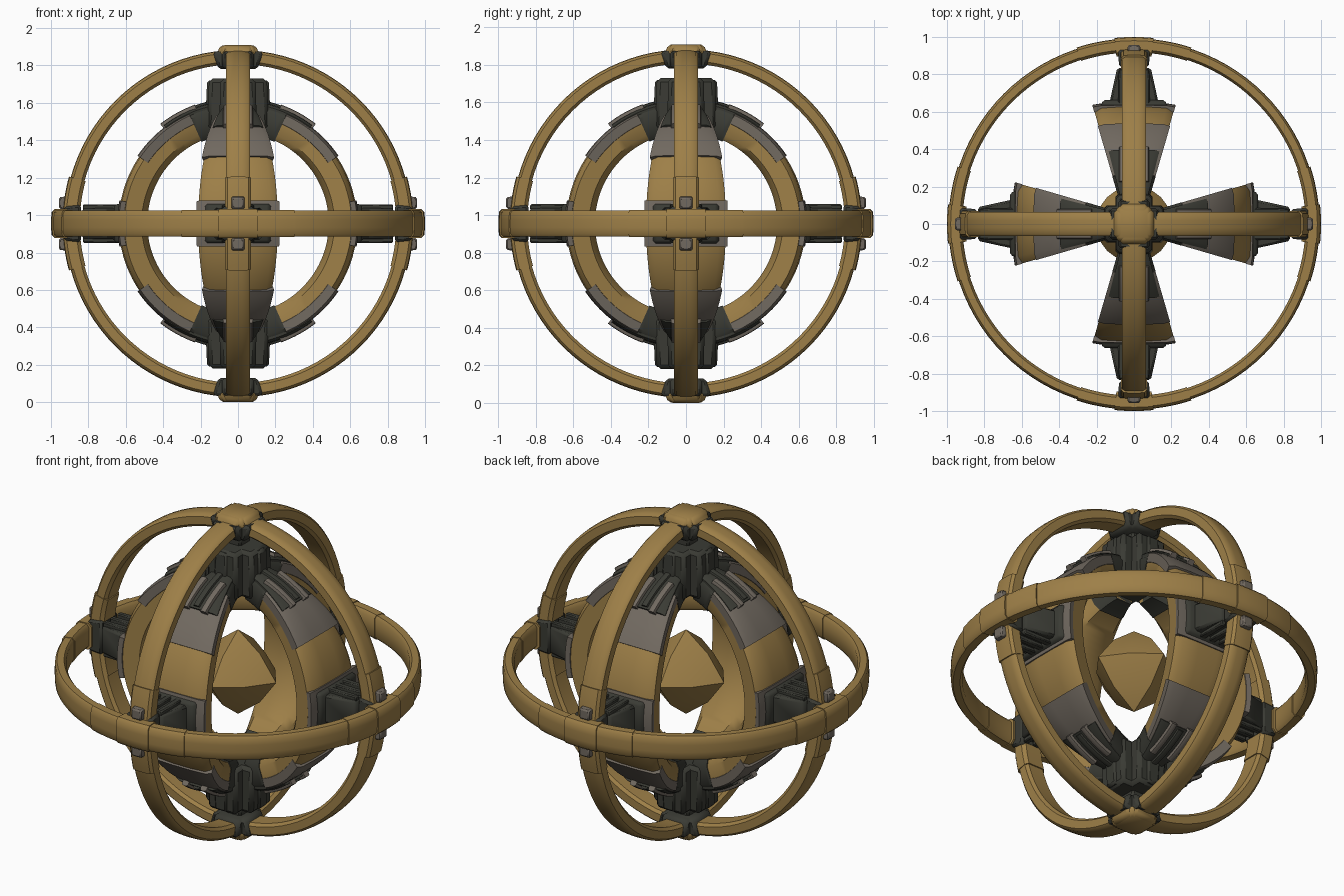
import bpy, bmesh
from math import radians, cos, sin, pi
from mathutils import Matrix, Vector

if "Cube" in bpy.data.objects:
    bpy.data.objects.remove(bpy.data.objects["Cube"])

CENTRE = Matrix.Translation((0, 0, 0.955))


def material(name, rgb):
    m = bpy.data.materials.new(name)
    m.use_nodes = True
    m.diffuse_color = (*rgb, 1)
    m.node_tree.nodes["Principled BSDF"].inputs["Base Color"].default_value = (*rgb, 1)
    return m


GOLD = material("old_gold", (0.34, 0.213, 0.064))
GREY = material("warm_grey", (0.165, 0.142, 0.117))
DARK = material("dark_olive_grey", (0.042, 0.043, 0.034))


def turn(k):
    return Matrix.Rotation(k * pi / 2, 4, "Z")


def finish(name, bm, mat, matrix):
    bmesh.ops.transform(bm, matrix=CENTRE @ matrix, verts=bm.verts)
    bmesh.ops.recalc_face_normals(bm, faces=bm.faces)
    mesh = bpy.data.meshes.new(name)
    bm.to_mesh(mesh)
    bm.free()
    mesh.materials.append(mat)
    ob = bpy.data.objects.new(name, mesh)
    bpy.context.collection.objects.link(ob)
    bpy.ops.object.select_all(action="DESELECT")
    ob.select_set(True)
    bpy.context.view_layer.objects.active = ob
    bpy.ops.object.shade_smooth_by_angle(angle=radians(40))


# Softened rectangle: (radial 0..1, sideways -1..1)
HALF = [(0, 0.75), (0.2, 1), (0.8, 1), (0.96, 0.8), (1, 0.3)]
SECTION = HALF + [(u, -v) for u, v in reversed(HALF)]


def arc(name, mat, a0, a1, r0, r1, width, matrix, steps=16, shift=0):
    """Sweep the section in the XZ plane; width is a function of horizontal distance."""
    bm = bmesh.new()
    closed = abs(a1 - a0) >= 360
    rows = []
    for i in range(steps if closed else steps + 1):
        t = radians(a0 + (a1 - a0) * i / steps)
        row = []
        for u, v in SECTION:
            r = r0 + (r1 - r0) * u
            y = v * width(r * cos(t)) + shift
            row.append(bm.verts.new((r * cos(t), y, r * sin(t))))
        rows.append(row)
    n = len(SECTION)
    pairs = list(zip(rows, rows[1:])) + ([(rows[-1], rows[0])] if closed else [])
    for a, b in pairs:
        for j in range(n):
            bm.faces.new((a[j], a[(j + 1) % n], b[(j + 1) % n], b[j]))
    if not closed:
        bm.faces.new(rows[0])
        bm.faces.new(rows[-1])
    finish(name, bm, mat, matrix)


def block(name, mat, x0, x1, near, far, matrix, bevel=0.012, shift=(0, 0)):
    """Tapered block along local X; near and far are (half y, half z)."""
    bm = bmesh.new()
    bmesh.ops.create_cube(bm, size=2)
    for v in bm.verts:
        hy, hz = far if v.co.x > 0 else near
        v.co = Vector((x1 if v.co.x > 0 else x0, v.co.y * hy + shift[0], v.co.z * hz + shift[1]))
    bmesh.ops.bevel(bm, geom=bm.edges[:], offset=bevel, segments=1, affect="EDGES")
    finish(name, bm, mat, matrix)


def flat(w):
    return lambda x: w


def flare(scale=1.0):
    return lambda x: scale * (0.04 + 0.285 * x)


LEVEL = Matrix.Rotation(pi / 2, 4, "X")

# Outer rings
arc("equator_ring", GOLD, 0, 360, 0.922, 0.985, flat(0.07), LEVEL, 96)
for k in range(2):
    arc("vertical_ring", GOLD, 0, 360, 0.852, 0.928, flat(0.065), turn(k), 96)

for k in range(4):
    T = turn(k)
    # Slightly thicker ring sections around each equator crossing
    arc("equator_ring_sleeve", GOLD, -18, 18, 0.917, 0.992, flat(0.073), T @ LEVEL)
    arc("equator_crossing", GOLD, -6, 6, 0.9, 1, flat(0.078), T @ LEVEL, 6)
    arc("vertical_ring_sleeve", GOLD, -15.5, 15.5, 0.846, 0.938, flat(0.069), T)

    # Inner cage arc with grey trim around the strut pad
    arc("cage_arc", GOLD, -80, 80, 0.485, 0.638, flare(), T, 40)
    arc("pad_trim", GREY, -11, 11, 0.6, 0.646, flare(1.01), T, 8)

    # Equator strut with mounting pad, ribs and ring joint
    block("strut_pad", DARK, 0.6, 0.664, (0.19, 0.112), (0.165, 0.1), T)
    block("equator_strut", DARK, 0.63, 0.835, (0.135, 0.085), (0.09, 0.08), T)
    block("strut_neck", DARK, 0.82, 0.9, (0.055, 0.06), (0.055, 0.07), T)
    block("ring_joint", DARK, 0.84, 0.93, (0.08, 0.1), (0.085, 0.09), T)
    for s in (-1, 1):
        for j in (-1, 0, 1):
            block("strut_rib", DARK, 0.64, 0.83, (0.02, 0.016), (0.016, 0.016), T,
                  0.006, (j * 0.065, s * 0.087))
        # Small clip above and below the equator ring
        block("ring_clip", GREY, 0.92, 0.958, (0.037, 0.035), (0.032, 0.03), T,
              0.008, (0, s * 0.11))

        # Armour plate, pole sleeve and ridged fairing on each half of the arc
        arc("cage_armour", GREY, s * 34, s * 66, 0.565, 0.648, flare(1.02), T, 12)
        arc("pole_sleeve", DARK, s * 66, s * 80, 0.478, 0.648, flare(1.03), T, 6)
        arc("pole_fairing", DARK, s * 53, s * 80, 0.58, 0.66, flare(0.9), T, 10)
        for j in (-1, 1):
            arc("fairing_ridge", GREY, s * 52, s * 70, 0.61, 0.676, flat(0.02), T, 8, j * 0.06)
        arc("fairing_spine", DARK, s * 54, s * 76, 0.61, 0.672, flat(0.02), T, 8)

# Poles: cross-shaped hub, neck, joint and cover plate
for s in (-1, 1):
    up = Matrix.Rotation(-s * pi / 2, 4, "Y")
    for k in range(2):
        P = turn(k) @ up
        block("pole_hub", DARK, 0.5, 0.775, (0.1, 0.165), (0.095, 0.155), P, 0.02)
        block("pole_hub_rib", DARK, 0.54, 0.765, (0.045, 0.175), (0.04, 0.165), P, 0.012)
        block("pole_joint", DARK, 0.825, 0.92, (0.085, 0.105), (0.085, 0.135), P, 0.015)
        block("pole_cover", GOLD, 0.9, 0.953, (0.075, 0.115), (0.07, 0.095), P, 0.014)
    block("pole_neck", DARK, 0.76, 0.84, (0.05, 0.05), (0.05, 0.05), up)
    block("pole_cover_centre", GOLD, 0.9, 0.955, (0.097, 0.097), (0.085, 0.085), up, 0.014)

# Floating core: a slightly swollen octahedron
bm = bmesh.new()
bmesh.ops.create_cube(bm, size=1)
bmesh.ops.subdivide_edges(bm, edges=bm.edges[:], cuts=1, use_grid_fill=True)
SWELL = 1.25
for v in bm.verts:
    v.co *= 0.25 / sum(abs(c) ** SWELL for c in v.co) ** (1 / SWELL)
finish("core_gem", bm, GOLD, Matrix.Identity(4))
